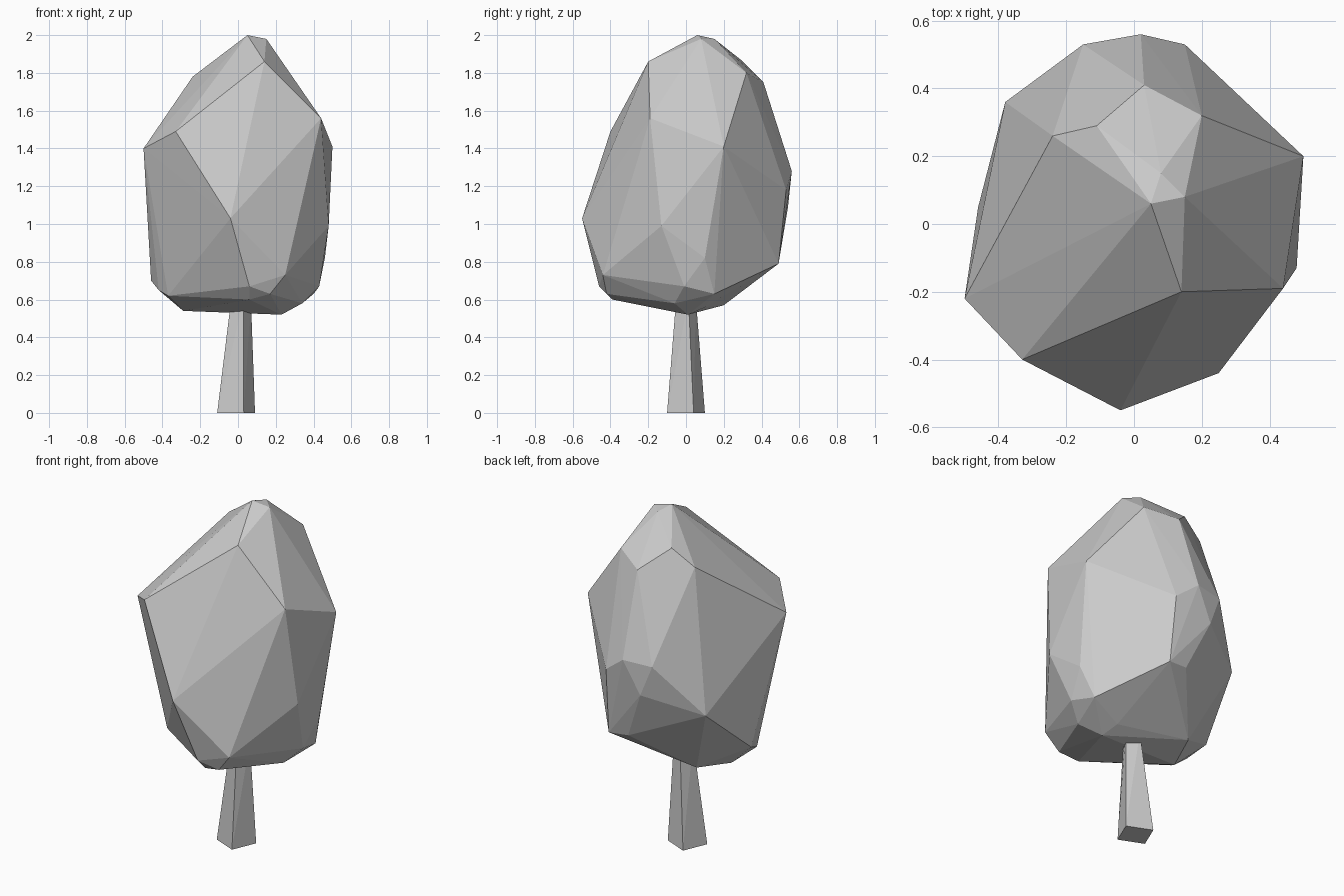
import bpy
import bmesh
from math import cos, sin, radians

cube = bpy.data.objects.get("Cube")
if cube:
    bpy.data.objects.remove(cube, do_unlink=True)


def make_material(name, value):
    material = bpy.data.materials.new(name)
    material.use_nodes = True
    colour = (value, value, value, 1)
    material.diffuse_color = colour
    shader = next(n for n in material.node_tree.nodes if n.type == "BSDF_PRINCIPLED")
    shader.inputs["Base Color"].default_value = colour
    return material


def faceted_solid(name, points, material):
    """Wrap a flat-shaded convex solid around the given corner points."""
    bm = bmesh.new()
    for point in points:
        bm.verts.new(point)
    result = bmesh.ops.convex_hull(bm, input=bm.verts[:])
    unused = set(result["geom_interior"]) | set(result["geom_unused"])
    loose = [v for v in unused if isinstance(v, bmesh.types.BMVert) and v.is_valid]
    bmesh.ops.delete(bm, geom=loose, context="VERTS")
    bmesh.ops.recalc_face_normals(bm, faces=bm.faces[:])
    mesh = bpy.data.meshes.new(name)
    bm.to_mesh(mesh)
    bm.free()
    mesh.materials.append(material)
    obj = bpy.data.objects.new(name, mesh)
    bpy.context.scene.collection.objects.link(obj)
    return obj


def square_ring(centre_x, radius, turn, height):
    """Four corners of a turned square, used for the trunk ends."""
    angles = [radians(turn + 90 * i) for i in range(4)]
    return [(centre_x + radius * cos(a), radius * sin(a), height) for a in angles]


grey = make_material("plain grey", 0.6)

# Trunk: a tapering, slightly twisted square post that ends inside the crown
base_ring = square_ring(-.01, .108, 22, 0)
top_ring = square_ring(.016, .054, 14, .6)
faceted_solid("trunk", base_ring + top_ring, grey)

# Crown: irregular cut-stone shape, described by its corners from top to bottom
peak = [(.05, .06, 2), (.15, .08, 1.98), (.08, .15, 1.98)]
shoulders = [
    (.2, .32, 1.8), (.03, .41, 1.75), (-.11, .29, 1.87),
    (-.24, .26, 1.78), (.14, -.2, 1.86), (.44, -.19, 1.56),
    (-.33, -.4, 1.49), (-.5, -.22, 1.4), (.5, .2, 1.41),
]
waist = [
    (.02, .56, 1.28), (-.15, .53, 1.27), (.15, .53, 1.18),
    (-.08, .54, 1.09), (-.04, -.55, 1.03), (.48, -.13, .99),
    (-.38, .36, .98),
]
hem = [
    (.46, .1, .82), (.04, .48, .8), (.16, .49, .79),
    (.41, .16, .74), (.25, -.44, .73), (-.46, .05, .7),
    (.43, -.01, .67), (.06, -.46, .67), (-.42, -.06, .65),
]
underside = [
    (.4, .15, .63), (.17, -.42, .63), (-.37, -.13, .62),
    (.06, -.39, .6), (.34, -.06, .58), (-.21, .2, .57),
    (.2, .1, .56), (-.29, -.01, .54), (.23, .01, .52),
]
faceted_solid("crown", peak + shoulders + waist + hem + underside, grey)
